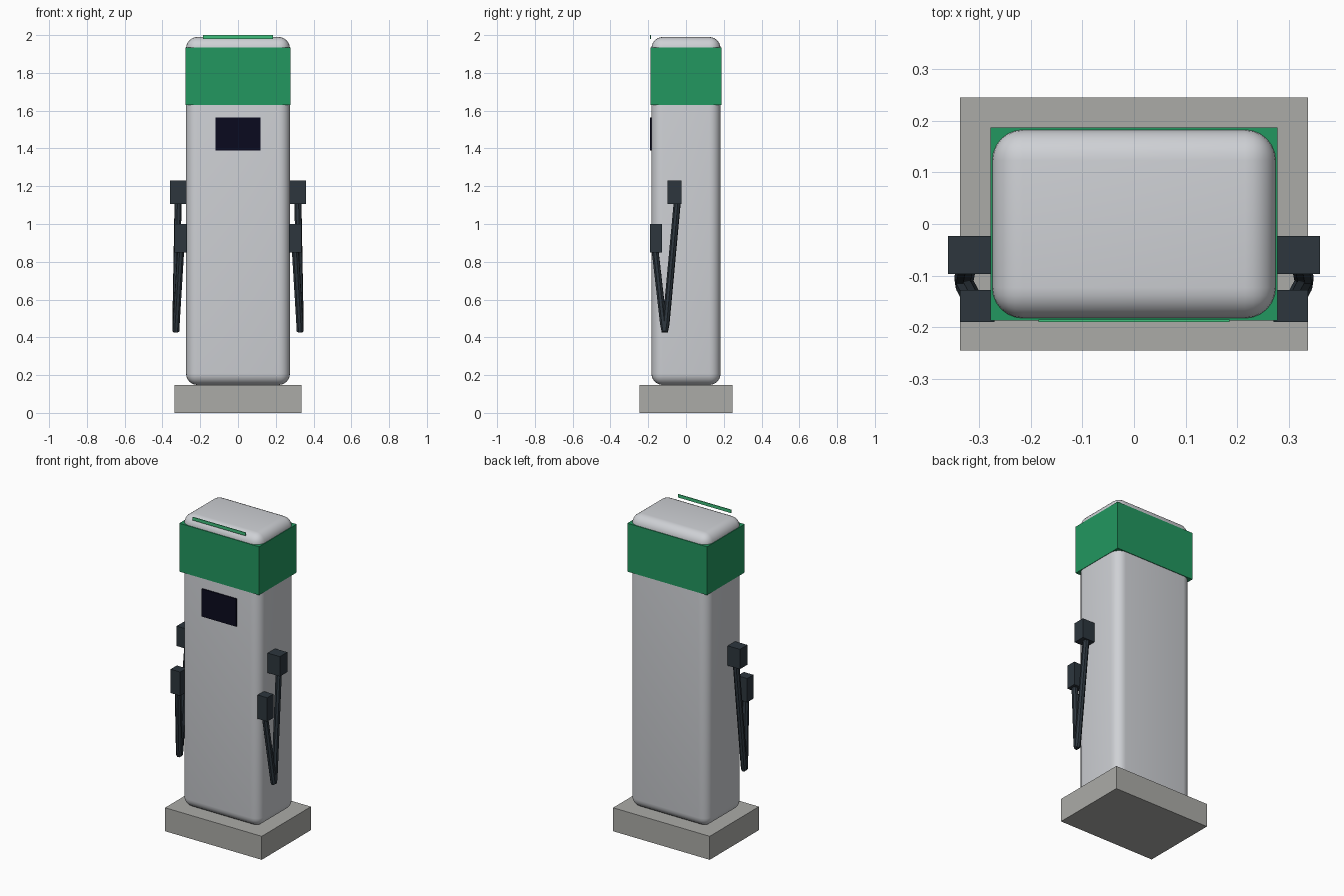
import bpy
from mathutils import Vector

if "Cube" in bpy.data.objects:
    bpy.data.objects.remove(bpy.data.objects["Cube"])


def material(name, rgb):
    m = bpy.data.materials.new(name)
    m.diffuse_color = (*rgb, 1)
    m.use_nodes = True
    m.node_tree.nodes["Principled BSDF"].inputs["Base Color"].default_value = m.diffuse_color
    return m


white = material("off white", (0.62, 0.635, 0.665))
green = material("green", (0.016, 0.31, 0.115))
bright = material("bright green", (0.05, 0.52, 0.2))
concrete = material("concrete grey", (0.41, 0.41, 0.39))
rubber = material("charcoal", (0.026, 0.037, 0.048))
glass = material("dark screen", (0.003, 0.003, 0.013))


def box(name, lo, hi, mat):
    lo, hi = Vector(lo), Vector(hi)
    bpy.ops.mesh.primitive_cube_add(size=1, location=(lo + hi) / 2)
    ob = bpy.context.object
    ob.name = name
    ob.scale = hi - lo
    bpy.ops.object.transform_apply(location=False, rotation=False, scale=True)
    ob.data.materials.append(mat)
    return ob


# plinth and rounded cabinet
box("plinth", (-0.337, -0.245, 0), (0.337, 0.245, 0.148), concrete)
body = box("cabinet", (-0.275, -0.183, 0.148), (0.275, 0.183, 1.99), white)
bev = body.modifiers.new("Rounding", "BEVEL")
bev.width = 0.06
bev.segments = 6
bpy.context.view_layer.objects.active = body
bpy.ops.object.modifier_apply(modifier="Rounding")
bpy.ops.object.shade_smooth_by_angle()

# header band, top strip and display
box("header_band", (-0.278, -0.187, 1.63), (0.278, 0.187, 1.935), green)
box("top_strip", (-0.185, -0.190, 1.98), (0.185, -0.185, 2.0), bright)
box("display", (-0.12, -0.190, 1.39), (0.12, -0.182, 1.565), glass)

# holster, nozzle block and hanging hose on both sides
for side, s in (("right", 1), ("left", -1)):
    def block(name, x0, x1, y0, y1, z0, z1):
        xs = sorted((s * x0, s * x1))
        box(f"{name}_{side}", (xs[0], y0, z0), (xs[1], y1, z1), rubber)

    block("upper_holster", 0.27, 0.36, -0.097, -0.023, 1.105, 1.23)
    block("lower_socket", 0.27, 0.337, -0.19, -0.128, 0.85, 1.0)

    curve = bpy.data.curves.new("hose", "CURVE")
    curve.dimensions = "3D"
    curve.bevel_depth = 0.019
    curve.bevel_resolution = 2
    curve.use_fill_caps = True
    path = [(0.317, -0.045, 1.13), (0.329, -0.106, 0.47), (0.329, -0.109, 0.438),
            (0.328, -0.116, 0.438), (0.327, -0.119, 0.47), (0.302, -0.166, 0.88)]
    spline = curve.splines.new("POLY")
    spline.points.add(len(path) - 1)
    for p, (x, y, z) in zip(spline.points, path):
        p.co = (s * x, y, z, 1)
    hose = bpy.data.objects.new(f"hose_{side}", curve)
    bpy.context.collection.objects.link(hose)
    curve.materials.append(rubber)
    bpy.ops.object.select_all(action="DESELECT")
    hose.select_set(True)
    bpy.context.view_layer.objects.active = hose
    bpy.ops.object.convert(target="MESH")
    bpy.ops.object.shade_smooth_by_angle()
